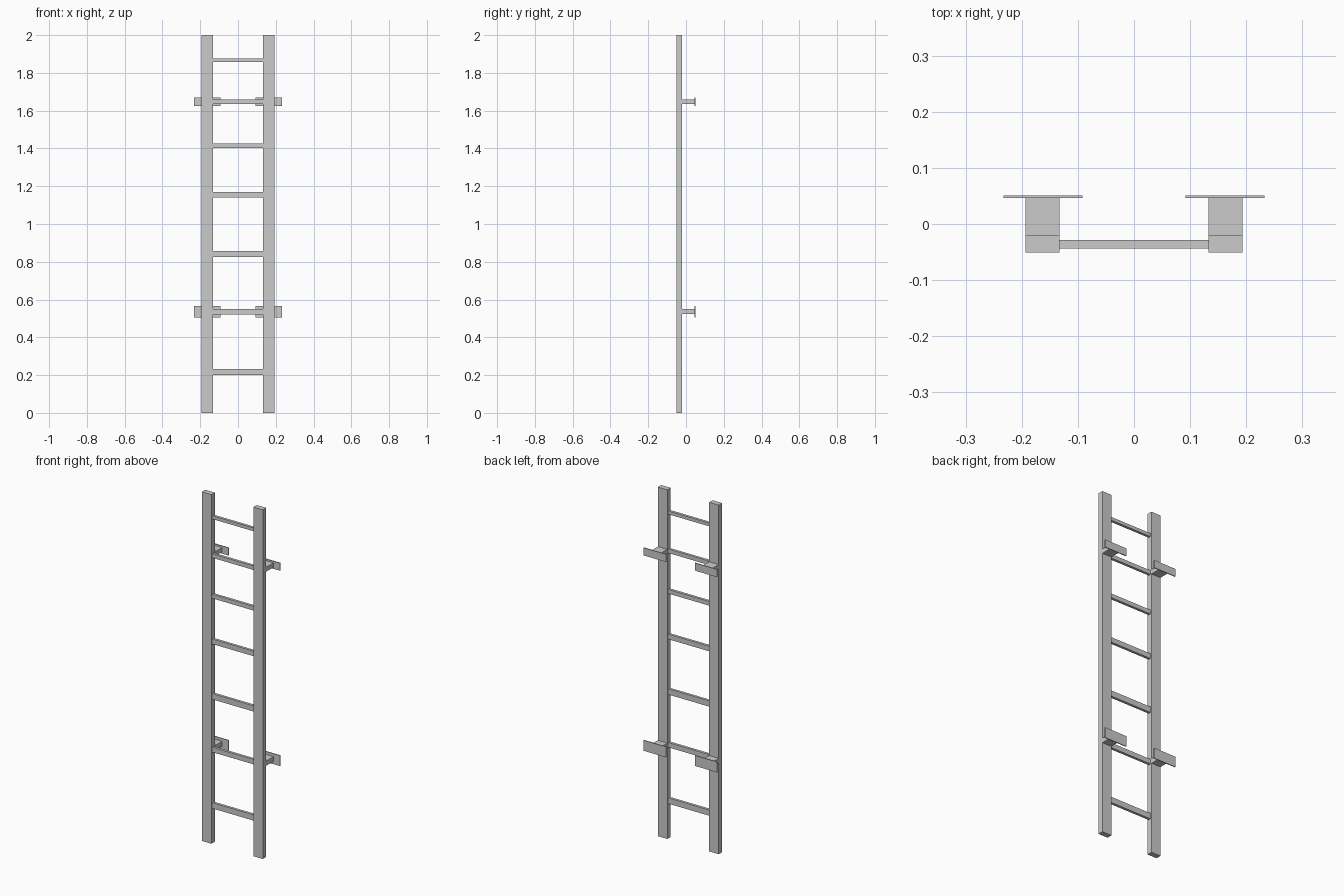
import bpy

if "Cube" in bpy.data.objects:
    bpy.data.objects.remove(bpy.data.objects["Cube"])


def box(name, lo, hi):
    """Axis-aligned box between two corners."""
    size = [b - a for a, b in zip(lo, hi)]
    mid = [(a + b) / 2 for a, b in zip(lo, hi)]
    bpy.ops.mesh.primitive_cube_add(size=1, location=mid)
    ob = bpy.context.object
    ob.name = name
    ob.scale = size
    bpy.ops.object.transform_apply(location=True, rotation=False, scale=True)
    return ob


def mirrored_box(name, lo, hi):
    """Box on the right side, mirrored to the left."""
    ob = box(name, lo, hi)
    ob.modifiers.new("mirror", 'MIRROR').use_axis[0] = True
    return ob


# Side rails
mirrored_box("side_rail", (0.133, -0.051, 0), (0.193, -0.0205, 2))

# Rungs: centre height and thickness, getting closer and thinner upwards
rungs = [(0.216, 0.033), (0.536, 0.028), (0.841, 0.033), (1.156, 0.029),
         (1.415, 0.024), (1.647, 0.023), (1.867, 0.019)]
for i, (z, t) in enumerate(rungs):
    box(f"rung_{i + 1}", (-0.134, -0.0435, z - t / 2), (0.134, -0.0285, z + t / 2))

# Wall brackets: standoff arm and mounting plate behind each rail
for label, z, arm, plate in (("lower", 0.536, 0.027, 0.060), ("upper", 1.647, 0.025, 0.044)):
    mirrored_box(f"{label}_bracket_arm", (0.133, -0.0205, z - arm / 2), (0.193, 0.046, z + arm / 2))
    mirrored_box(f"{label}_wall_plate", (0.092, 0.046, z - plate / 2), (0.233, 0.051, z + plate / 2))
